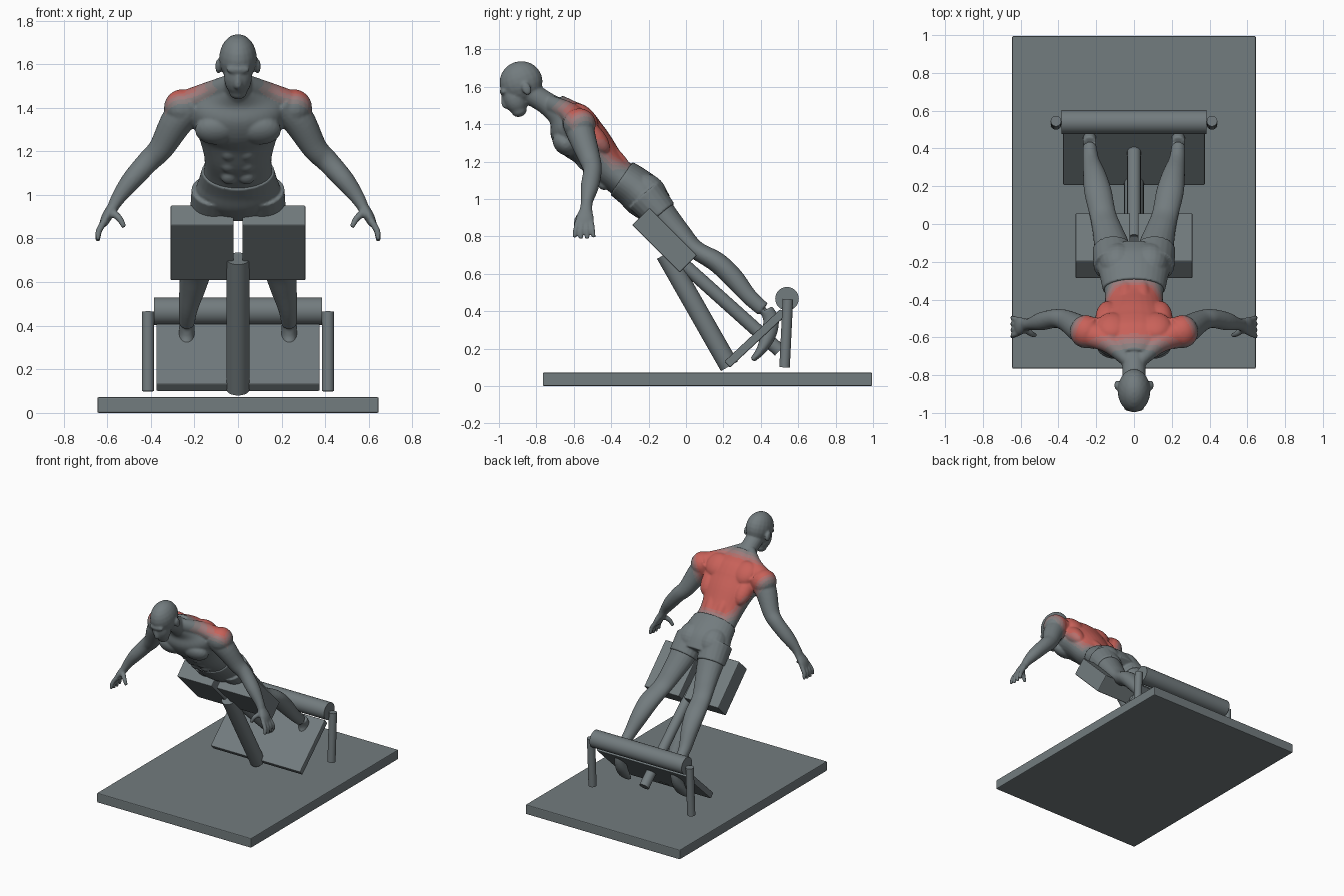
import bpy, bmesh, math
from mathutils import Vector, Matrix

if "Cube" in bpy.data.objects:
    bpy.data.objects.remove(bpy.data.objects["Cube"])


def material(name, rgb):
    mat = bpy.data.materials.new(name)
    mat.use_nodes = True
    color = (*rgb, 1)
    mat.diffuse_color = color
    mat.node_tree.nodes["Principled BSDF"].inputs["Base Color"].default_value = color
    return mat


grey = material("slate grey", (0.17, 0.2, 0.21))
# Tints from plain skin to the highlighted back muscles
tints = [grey,
         material("faint pink grey", (0.25, 0.21, 0.21)),
         material("pink grey", (0.35, 0.2, 0.2)),
         material("dull rose", (0.46, 0.16, 0.15)),
         material("muscle red", (0.58, 0.12, 0.1))]


# ---------- bench helpers ----------
def finish(obj, name, smooth):
    obj.name = name
    obj.data.materials.append(grey)
    if smooth:
        bpy.ops.object.shade_smooth_by_angle()
    return obj


def box(name, center, size, tilt=0, bevel=0.006):
    bpy.ops.mesh.primitive_cube_add(size=1, location=center)
    obj = bpy.context.object
    obj.scale = size
    bpy.ops.object.transform_apply(location=False, rotation=False, scale=True)
    obj.rotation_euler.x = math.radians(tilt)
    mod = obj.modifiers.new("soft edges", "BEVEL")
    mod.width = bevel
    mod.segments = 2
    return finish(obj, name, False)


def rod(name, start, end, radius):
    start, end = Vector(start), Vector(end)
    axis = end - start
    bpy.ops.mesh.primitive_cylinder_add(vertices=32, radius=radius, depth=axis.length,
                                        location=(start + end) / 2)
    obj = bpy.context.object
    obj.rotation_euler = axis.to_track_quat("Z", "Y").to_euler()
    return finish(obj, name, True)


# ---------- bench ----------
box("base_platform", (0, 0.115, 0.036), (1.29, 1.76, 0.072))
box("foot_plate", (0, 0.37, 0.255), (0.75, 0.41, 0.045), 43)
rod("front_post", (0, -0.11, 0.706), (0, 0.232, 0.106), 0.052)
rod("rear_strut", (0, -0.08, 0.71), (0, 0.5, 0.19), 0.036)
rod("ankle_roller", (-0.385, 0.54, 0.467), (0.385, 0.54, 0.467), 0.063)
for side, s in (("left", 1), ("right", -1)):
    box("thigh_pad_" + side, (s * 0.165, -0.115, 0.78), (0.29, 0.36, 0.13), -45)
    rod("roller_post_" + side, (s * 0.413, 0.527, 0.1), (s * 0.413, 0.545, 0.465), 0.028)


# ---------- figure helpers ----------
def lean(x, t, n):
    """Point from body coordinates: t runs up the spine, n towards the back."""
    return (x, (n - t) * math.sqrt(0.5), (n + t) * math.sqrt(0.5))


def tube(bm, points, ref, sides=20, steps=5):
    """Skin ellipses (x, y, z, radius, radius) along a smooth path."""
    p = [Vector(q) for q in points]
    p = [p[0]] + p + [p[-1]]
    path = []
    for i in range(1, len(p) - 2):
        for k in range(steps):
            f = k / steps
            m0, m1 = (p[i + 1] - p[i - 1]) / 2, (p[i + 2] - p[i]) / 2
            path.append(p[i] * (2 * f**3 - 3 * f**2 + 1) + m0 * (f**3 - 2 * f**2 + f)
                        + p[i + 1] * (3 * f**2 - 2 * f**3) + m1 * (f**3 - f**2))
    path.append(p[-1])
    rings = []
    for i, q in enumerate(path):
        ahead, behind = path[min(i + 1, len(path) - 1)], path[max(i - 1, 0)]
        along = Vector((ahead - behind)[:3]).normalized()
        u = (Vector(ref) - along * along.dot(Vector(ref))).normalized()
        v = along.cross(u)
        ring = []
        for k in range(sides):
            a = math.tau * k / sides
            ring.append(bm.verts.new(Vector(q[:3]) + u * q[3] * math.cos(a) + v * q[4] * math.sin(a)))
        rings.append(ring)
    for low, high in zip(rings, rings[1:]):
        for k in range(sides):
            j = (k + 1) % sides
            bm.faces.new((low[k], low[j], high[j], high[k]))
    bm.faces.new(rings[0][::-1])
    bm.faces.new(rings[-1])


def blob(bm, center, radii, tilt=0):
    place = (Matrix.Translation(center) @ Matrix.Rotation(math.radians(tilt), 4, "X")
             @ Matrix.Diagonal((*radii, 1)))
    bmesh.ops.create_uvsphere(bm, u_segments=20, v_segments=12, radius=1, matrix=place)


def fuse(bm, name, voxel, rounds):
    """Melt the overlapping masses into one smooth skin."""
    bmesh.ops.recalc_face_normals(bm, faces=bm.faces)
    mesh = bpy.data.meshes.new(name)
    bm.to_mesh(mesh)
    bm.free()
    obj = bpy.data.objects.new(name, mesh)
    bpy.context.collection.objects.link(obj)
    remesh = obj.modifiers.new("fuse", "REMESH")
    remesh.mode = "VOXEL"
    remesh.voxel_size = voxel
    relax = obj.modifiers.new("relax", "SMOOTH")
    relax.factor = 0.5
    relax.iterations = rounds
    graph = bpy.context.evaluated_depsgraph_get()
    solid = bpy.data.meshes.new_from_object(obj.evaluated_get(graph))
    obj.modifiers.clear()
    obj.data = solid
    obj.data.materials.clear()
    for poly in solid.polygons:
        poly.use_smooth = True
    return obj


X, Y = (1, 0, 0), (0, 1, 0)
# Trunk rings: t, n, half width, half depth
trunk = [(0.78, 0.56, 0.14, 0.09), (0.87, 0.56, 0.185, 0.11), (0.95, 0.555, 0.172, 0.105),
         (1.05, 0.537, 0.155, 0.095), (1.15, 0.532, 0.157, 0.108), (1.27, 0.545, 0.185, 0.122),
         (1.36, 0.545, 0.215, 0.135), (1.44, 0.56, 0.21, 0.125), (1.5, 0.565, 0.15, 0.09),
         (1.56, 0.56, 0.08, 0.07)]
# Leg rings: x, t, n, half width, half depth
leg = [(0.105, 0.88, 0.565, 0.1, 0.1), (0.115, 0.74, 0.555, 0.096, 0.082),
       (0.14, 0.6, 0.55, 0.08, 0.064), (0.165, 0.48, 0.552, 0.07, 0.05),
       (0.19, 0.35, 0.585, 0.073, 0.055), (0.208, 0.23, 0.588, 0.062, 0.055),
       (0.228, 0.1, 0.577, 0.044, 0.044), (0.235, 0, 0.582, 0.036, 0.04)]

# ---------- body ----------
body = bmesh.new()
tube(body, [(*lean(0, t, n), w, d) for t, n, w, d in trunk], X, 32)
# Neck, skull, jaw, brow and nose
tube(body, [(0, -0.66, 1.45, 0.075, 0.075), (0, -0.75, 1.515, 0.062, 0.06),
            (0, -0.84, 1.57, 0.062, 0.062)], X)
blob(body, (0, -0.882, 1.625), (0.087, 0.116, 0.112), 20)
blob(body, (0, -0.915, 1.54), (0.064, 0.065, 0.09), 20)
blob(body, (0, -0.893, 1.475), (0.042, 0.042, 0.036), 20)
blob(body, (0, -0.975, 1.575), (0.055, 0.02, 0.022))
tube(body, [(0, -0.975, 1.56, 0.01, 0.012), (0, -0.968, 1.505, 0.019, 0.018),
            (0, -0.95, 1.495, 0.015, 0.012)], X, 12)
for s in (1, -1):
    blob(body, (s * 0.09, -0.853, 1.59), (0.014, 0.024, 0.036), 20)
    # Chest, abdomen, shoulder blade, lat and spinal muscles
    blob(body, lean(s * 0.1, 1.375, 0.46), (0.098, 0.075, 0.058), -45)
    for t in (1.08, 1.155, 1.23):
        blob(body, lean(s * 0.04, t, 0.445), (0.036, 0.024, 0.036), 45)
    blob(body, lean(s * 0.115, 1.4, 0.635), (0.085, 0.05, 0.09), 45)
    blob(body, lean(s * 0.14, 1.3, 0.59), (0.065, 0.06, 0.12), 45)
    blob(body, lean(s * 0.045, 1.16, 0.605), (0.04, 0.035, 0.15), 45)
    # Sloping neck muscle and rounded shoulder
    tube(body, [(s * 0.03, -0.72, 1.505, 0.04, 0.05), (s * 0.13, -0.63, 1.465, 0.055, 0.055),
                (s * 0.24, -0.58, 1.42, 0.07, 0.06)], Y)
    blob(body, (s * 0.255, -0.57, 1.4), (0.085, 0.088, 0.085))
    # Arm
    tube(body, [(s * x, y, z, a, b) for x, y, z, a, b in (
        (0.2, -0.58, 1.42, 0.085, 0.08), (0.275, -0.56, 1.345, 0.075, 0.076),
        (0.352, -0.515, 1.215, 0.058, 0.058), (0.41, -0.5, 1.155, 0.05, 0.052),
        (0.49, -0.515, 1.065, 0.048, 0.046), (0.55, -0.53, 0.985, 0.032, 0.033),
        (0.58, -0.535, 0.93, 0.036, 0.024))], Y)
    # Hand with spread fingers and thumb
    tube(body, [(s * 0.575, -0.535, 0.945, 0.032, 0.024), (s * 0.602, -0.54, 0.9, 0.048, 0.024),
                (s * 0.618, -0.543, 0.865, 0.046, 0.019)], Y)
    for k in range(4):
        spread = k - 1.5
        reach = 0.008 * abs(spread)
        tube(body, [(s * 0.612, -0.543 + spread * 0.024, 0.88, 0.015, 0.016),
                    (s * 0.638, -0.545 + spread * 0.03, 0.835, 0.014, 0.015),
                    (s * 0.643, -0.545 + spread * 0.035, 0.782 + reach, 0.011, 0.011)], Y, 10)
    tube(body, [(s * 0.585, -0.55, 0.925, 0.02, 0.02), (s * 0.545, -0.58, 0.893, 0.016, 0.016),
                (s * 0.522, -0.59, 0.852, 0.012, 0.012)], Y, 10)
    # Leg and pointed foot
    tube(body, [(*lean(s * x, t, n), w, d) for x, t, n, w, d in leg], X)
    tube(body, [(s * 0.235, 0.43, 0.41, 0.036, 0.036), (s * 0.235, 0.455, 0.35, 0.036, 0.042),
                (s * 0.237, 0.44, 0.27, 0.042, 0.04), (s * 0.24, 0.4, 0.19, 0.048, 0.026),
                (s * 0.242, 0.355, 0.14, 0.036, 0.014)], X)
figure = fuse(body, "body", 0.007, 4)

# Tint the back: strongest in the middle, fading to the edges
for tint in tints:
    figure.data.materials.append(tint)
for poly in figure.data.polygons:
    x, y, z = poly.center
    t, n = (z - y) * math.sqrt(0.5), (z + y) * math.sqrt(0.5)
    half = 0.17 + 0.6 * (t - 1.1)
    score = min((t - 1.02) / 0.08, (1.57 - t) / 0.1, (half - abs(x)) / 0.08, (n - 0.53) / 0.075)
    poly.material_index = max(0, min(4, int(score * 4 + 0.5)))

# ---------- shorts ----------
shorts = bmesh.new()
tube(shorts, [(*lean(0, t, n), w + 0.008, d + 0.008) for t, n, w, d in trunk[:3]]
     + [(*lean(0, 1.03, 0.541), 0.166, 0.106)], X, 32)
for s in (1, -1):
    tube(shorts, [(*lean(s * x, t, n), w + 0.009, d + 0.009) for x, t, n, w, d in leg[:2]], X)
    blob(shorts, lean(s * 0.085, 0.875, 0.59), (0.098, 0.092, 0.11), 45)
fuse(shorts, "shorts", 0.007, 2).data.materials.append(grey)
